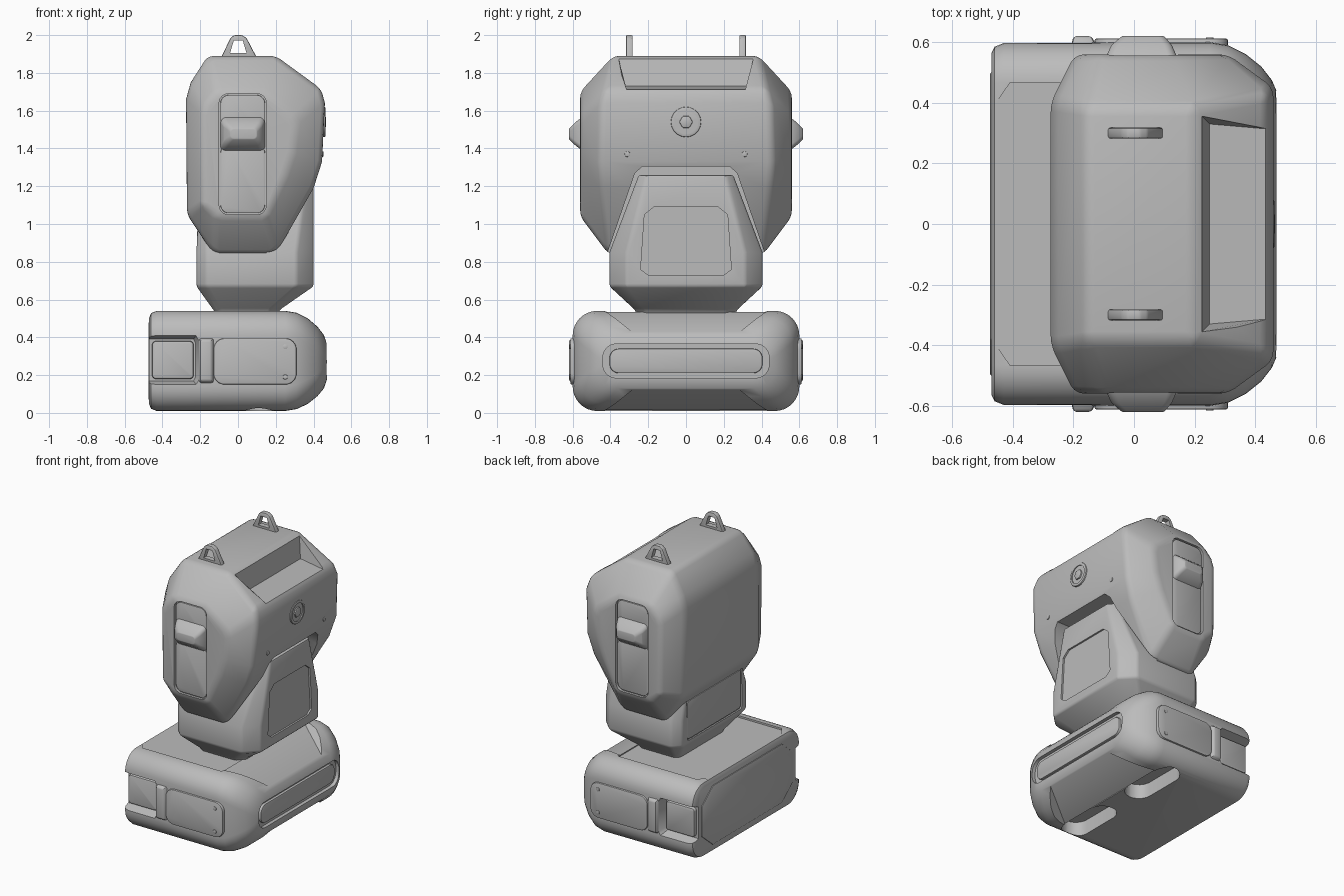
import bpy, bmesh, math
from mathutils import Vector

cube = bpy.data.objects.get("Cube")
if cube:
    bpy.data.objects.remove(cube, do_unlink=True)

grey = bpy.data.materials.new("plain grey")
grey.use_nodes = True
grey.diffuse_color = (0.5, 0.5, 0.5, 1)
grey.node_tree.nodes["Principled BSDF"].inputs["Base Color"].default_value = (0.5, 0.5, 0.5, 1)


def loft(name, rings):
    """Closed skin through rings that share one point count."""
    bm = bmesh.new()
    rows = [[bm.verts.new(p) for p in ring] for ring in rings]
    n = len(rows[0])
    for a, b in zip(rows, rows[1:]):
        for i in range(n):
            bm.faces.new((a[i], a[(i + 1) % n], b[(i + 1) % n], b[i]))
    bm.faces.new(rows[0])
    bm.faces.new(rows[-1])
    bmesh.ops.recalc_face_normals(bm, faces=bm.faces)
    mesh = bpy.data.meshes.new(name)
    bm.to_mesh(mesh)
    bm.free()
    mesh.materials.append(grey)
    ob = bpy.data.objects.new(name, mesh)
    bpy.context.collection.objects.link(ob)
    return ob


def place(points, axis, d):
    """Put flat points on the plane at distance d along an axis."""
    put = {"x": lambda u, v: (d, u, v), "y": lambda u, v: (u, d, v), "z": lambda u, v: (u, v, d)}[axis]
    return [put(u, v) for u, v in points]


def prism(name, points, axis, lo, hi):
    return loft(name, [place(points, axis, lo), place(points, axis, hi)])


def rrect(u0, u1, v0, v1, r, n=6):
    """Rounded rectangle outline."""
    pts = []
    for k, (cu, cv) in enumerate([(u1 - r, v1 - r), (u0 + r, v1 - r), (u0 + r, v0 + r), (u1 - r, v0 + r)]):
        for i in range(n + 1):
            a = math.pi / 2 * (k + i / n)
            pts.append((cu + r * math.cos(a), cv + r * math.sin(a)))
    return pts


def circle(u, v, r, n=24):
    return [(u + r * math.cos(math.tau * i / n), v + r * math.sin(math.tau * i / n)) for i in range(n)]


def finish(ob, bevel=0.0, cutters=(), segments=2):
    """Bevel, cut, bake the modifiers and shade."""
    if bevel:
        m = ob.modifiers.new("bevel", "BEVEL")
        m.width, m.segments, m.limit_method, m.angle_limit = bevel, segments, "ANGLE", math.radians(25)
    for c in cutters:
        c.hide_render = True
        m = ob.modifiers.new("cut", "BOOLEAN")
        m.operation, m.object, m.solver = "DIFFERENCE", c, "EXACT"
    bpy.context.view_layer.update()
    baked = bpy.data.meshes.new_from_object(ob.evaluated_get(bpy.context.evaluated_depsgraph_get()))
    ob.modifiers.clear()
    ob.data = baked
    for c in cutters:
        bpy.data.objects.remove(c, do_unlink=True)
    bpy.ops.object.select_all(action="DESELECT")
    ob.select_set(True)
    bpy.context.view_layer.objects.active = ob
    bpy.ops.object.shade_smooth_by_angle(angle=math.radians(32))
    return ob


# Upper housing: full outline (x, z, half depth) and the smaller end outline (x, z)
full = [(-.16, 1.89, .385), (.20, 1.89, .385), (.44, 1.715, .43), (.46, 1.64, .45),
        (.445, 1.33, .46), (.40, 1.19, .45), (.20, .84, .41), (-.13, .84, .41),
        (-.27, 1.05, .41), (-.275, 1.66, .40), (-.25, 1.75, .40)]
end = [(-.11, 1.70), (.13, 1.70), (.29, 1.58), (.31, 1.52), (.29, 1.38), (.25, 1.26),
       (.15, 1.04), (-.11, 1.04), (-.19, 1.10), (-.195, 1.58), (-.175, 1.64)]
housing = loft("upper_housing", [place(end, "y", -.56), [(x, -y, z) for x, z, y in full],
                                 [(x, y, z) for x, z, y in full], place(end, "y", .56)])
scoop = loft("scoop_cutter", [
    [(.25, -.33, 1.73), (.6, -.30, 1.695), (.6, .30, 1.695), (.25, .33, 1.73)],
    [(.21, -.37, 1.95), (.6, -.37, 1.95), (.6, .37, 1.95), (.21, .37, 1.95)]])
arch = prism("arch_cutter", [(-.43, .80), (.43, .80), (.415, .85), (.27, 1.27), (.23, 1.305),
                             (-.23, 1.305), (-.27, 1.27), (-.415, .85)], "x", .15, .7)
pockets = [prism("panel_cutter", rrect(-.10, .15, 1.05, 1.69, .05), "y", s * .54, s * .7) for s in (-1, 1)]
finish(housing, .03, [scoop, arch] + pockets, 3)

# Latches on both ends of the housing
for s, side in ((-1, "front"), (1, "back")):
    finish(prism(side + "_latch_lower_panel", rrect(-.093, .143, 1.057, 1.42, .045), "y", s * .53, s * .55), .004)
    finish(prism(side + "_latch_upper_panel", rrect(-.093, .143, 1.46, 1.683, .045), "y", s * .53, s * .553), .004)
    finish(loft(side + "_latch_grip", [place(rrect(-.095, .145, 1.385, 1.57, .03), "y", s * .545),
                                       place(rrect(-.075, .125, 1.42, 1.535, .025), "y", s * .59),
                                       place(rrect(-.04, .10, 1.45, 1.505, .02), "y", s * .62)]), .004)

# Lanyard loops on the roof
for s, side in ((-1, "front"), (1, "back")):
    loop = prism(side + "_roof_loop", [(-.09, 1.88), (.10, 1.88), (.045, 1.985), (.02, 2.0), (-.02, 2.0), (-.04, 1.985)],
                 "y", s * .30 - .018, s * .30 + .018)
    hole = prism("loop_cutter", [(-.042, 1.905), (.045, 1.905), (.025, 1.972), (-.022, 1.972)],
                 "y", s * .30 - .1, s * .30 + .1)
    finish(loop, .007, [hole])

# Round vent and screws on the wide face
finish(prism("vent_rim", circle(0, 1.54, .08, 32), "x", .44, .463), .005,
       [prism("vent_cutter", circle(0, 1.54, .062, 32), "x", .456, .5)])
finish(prism("vent_core", circle(0, 1.54, .036, 6), "x", .44, .465), .005)
for y in (-.31, .31):
    finish(prism("housing_screw", circle(y, 1.37, .015, 12), "x", .43, .452), .003)


# Neck: chamfered sections that shrink at the foot and at the top
def octagon(x0, x1, y, z, c):
    d = c * .6
    return [(x1, y - c, z), (x1 - c, y, z), (x0 + d, y, z), (x0, y - d, z),
            (x0, d - y, z), (x0 + d, -y, z), (x1 - c, -y, z), (x1, c - y, z)]


neck = loft("neck", [octagon(-.12, .21, .26, .52, .05), octagon(-.13, .22, .27, .545, .05),
                     octagon(-.22, .40, .405, .67, .09), octagon(-.22, .40, .405, .85, .09),
                     octagon(-.20, .40, .25, 1.26, .04)])
neck_recess = prism("neck_panel_cutter", [(-.24, .76), (-.2, .73), (.2, .73), (.24, .76),
                                         (.22, 1.05), (.17, 1.09), (-.17, 1.09), (-.22, 1.05)], "x", .388, .6)
rear_recess = prism("neck_rear_cutter", rrect(-.3, .3, .69, .97, .02), "x", -.6, -.21)
finish(neck, .02, [neck_recess, rear_recess])
finish(prism("neck_rear_panel", rrect(-.292, .292, .698, .962, .018), "x", -.2, -.217), .003)

# Base: rounded sections along x as (x, half width, bottom, top, corner radius)
sections = [(-.47, .565, .045, .505, .10), (-.46, .585, .022, .528, .12), (-.43, .597, .01, .54, .13),
            (.25, .60, .01, .54, .13), (.31, .59, .02, .53, .13), (.37, .56, .048, .50, .13),
            (.42, .52, .088, .457, .12), (.455, .475, .13, .412, .11), (.47, .44, .175, .365, .09)]
base = loft("base_shell", [place(rrect(-w, w, b, t, r, 8), "x", x) for x, w, b, t, r in sections])
cuts = []
floor = [(.2, .44, .535), (.5, .25, .405)]
for flip in (False, True):
    rings = []
    for lift, wide in ((0, 0), (.15, .16)):
        ring = [(x, -y - wide, z + lift) for x, y, z in floor] + [(x, y + wide, z + lift) for x, y, z in floor[::-1]]
        rings.append([(x, y, .55 - z if flip else z) for x, y, z in ring])
    cuts.append(loft("facet_cutter", rings))
cuts.append(prism("lamp_cutter", rrect(-.44, .44, .185, .365, .07), "x", .445, .7))
cuts.append(prism("deck_cutter", [(-.6, .36), (-.455, .40), (-.41, .465), (.2, .465), (.2, -.465),
                                  (-.41, -.465), (-.455, -.40), (-.6, -.36)], "z", .528, .7))
for s in (-1, 1):
    cuts.append(loft("clip_cutter", [
        place([(-.7, .17), (-.235, .17), (-.225, .19), (-.225, .37), (-.235, .39), (-.7, .39)], "y", s * .535),
        place([(-.7, .13), (-.21, .13), (-.19, .16), (-.19, .40), (-.21, .43), (-.7, .43)], "y", s * .66)]))
    cuts.append(prism("foot_slot_cutter", rrect(.02, .20, s * .31 - .22, s * .31 + .22, .088), "z", -.1, .11))
finish(base, 0, cuts)

# Lamp strip and back plate
finish(prism("lamp_strip", rrect(-.405, .405, .21, .34, .05), "x", .42, .462), .006)
finish(prism("base_back_plate", [(-.50, .17), (-.38, .07), (.38, .07), (.50, .17), (.50, .38),
                                 (.38, .48), (-.38, .48), (-.50, .38)], "x", -.45, -.475), .004)

# Clips, grips and cover plates on both ends of the base
for s, side in ((-1, "front"), (1, "back")):
    finish(prism(side + "_release_button", rrect(-.455, -.235, .18, .38, .02), "y", s * .5, s * .56), .01)
    finish(loft(side + "_clip_ridge", [
        place([(-.215, .14), (-.11, .14), (-.11, .41), (-.215, .41)], "y", s * .56),
        place([(-.20, .17), (-.14, .17), (-.14, .385), (-.20, .385)], "y", s * .62)]), .01)
    finish(prism(side + "_cover_plate", rrect(-.13, .31, .15, .395, .06), "y", s * .55, s * .612), .006)
    for z in (.19, .35):
        finish(prism(side + "_cover_screw", circle(.25, z, .013, 12), "y", s * .6, s * .616), .002)
